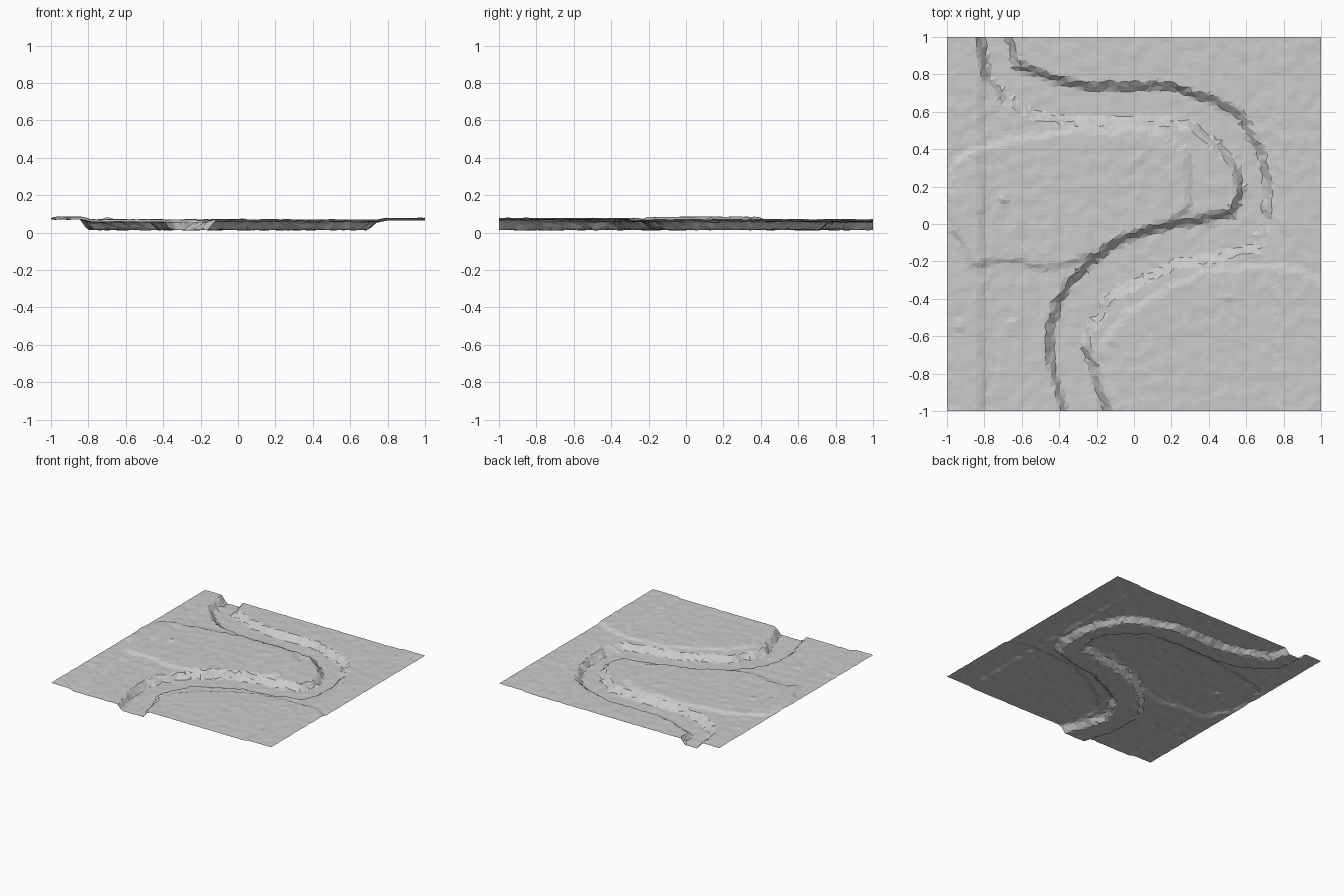
import bpy
import bmesh
import random
from mathutils import Vector, noise
from mathutils.geometry import intersect_point_line

if "Cube" in bpy.data.objects:
    bpy.data.objects.remove(bpy.data.objects["Cube"], do_unlink=True)

random.seed(4)
CELLS = 76
BED, PLAIN = 0.014, 0.057

# Banks of the winding river bed, from the back edge to the front edge
outer_bank = [(-.7, 1.2), (-.67, 1), (-.63, .85), (-.4, .77), (-.25, .735), (.2, .735),
              (.44, .66), (.58, .58), (.63, .45), (.69, .35), (.72, .2), (.71, .02),
              (.65, -.13), (.4, -.19), (.2, -.22), (.03, -.31), (-.14, -.4), (-.2, -.52),
              (-.26, -.65), (-.2, -.83), (-.15, -1), (-.14, -1.2)]
inner_bank = [(-.81, 1.2), (-.82, 1), (-.79, .79), (-.7, .68), (-.55, .59), (-.35, .54),
              (0, .55), (.3, .53), (.45, .42), (.54, .3), (.57, .17), (.52, .06),
              (.22, 0), (-.05, -.07), (-.21, -.18), (-.37, -.35), (-.44, -.5),
              (-.45, -.7), (-.42, -.83), (-.37, -1), (-.36, -1.2)]
river = outer_bank + inner_bank[::-1]

# Raised land inside the bend, and the higher land along the front
plateau = [(-1, .2), (-.95, .34), (-.8, .42), (-.5, .47), (-.3, .5), (.13, .5), (.29, .38),
           (.3, .1), (.2, .02), (0, -.05), (-.15, -.12), (-.3, -.2), (-.47, -.235),
           (-.65, -.2), (-.89, -.21), (-.92, -.1), (-.98, 0)]
terrace = [(1.2, -.4), (1, -.31), (.88, -.24), (.65, -.22), (.35, -.26), (.15, -.36),
           (-.05, -.48), (-.16, -.62), (-.16, -.8), (-.1, -1.2), (1.2, -1.2)]

# Small stones: position and height
stones = [(-.7, .13, .014), (-.65, -.53, .008), (.41, .02, .008), (.02, .35, .007),
          (.5, -.4, .008), (-.93, -.54, .008), (-.12, -.62, .007)]


def signed_distance(p, outline):
    """Distance to a closed outline, positive inside."""
    inside, best = False, 9.0
    for a, b in zip(outline, outline[1:] + outline[:1]):
        if (a[1] > p.y) != (b[1] > p.y):
            if p.x < a[0] + (p.y - a[1]) * (b[0] - a[0]) / (b[1] - a[1]):
                inside = not inside
        a, b = Vector(a), Vector(b)
        near, t = intersect_point_line(p, a, b)
        near = a if t < 0 else b if t > 1 else near.xy
        best = min(best, (p - near).length)
    return best if inside else -best


def step(distance, width):
    """Straight ramp from 0 to 1 centred on an edge."""
    return min(1, max(0, distance / width + .5))


def height(p):
    # Wobble the edges so that they look eroded
    n = noise.noise_vector(Vector((p.x, p.y, 0)) * 14)
    q = p + n.xy * .015
    land = PLAIN
    land += .013 * step(signed_distance(q, plateau), .028)
    land += .011 * step(signed_distance(q, terrace), .028)
    land += .014 * step(-.81 - q.x, .045)
    land += .009 * step(q.x - .77, .028)
    carve = step(signed_distance(q, river), .038)
    z = land + (BED - land) * carve
    for x, y, h in stones:
        z += h * max(0, 1 - (p - Vector((x, y))).length / .035)
    # Rough ground
    return z + noise.noise(Vector((p.x, p.y, .3)) * 17) * .004


# Ground sheet with an irregular faceted grid
bm = bmesh.new()
bmesh.ops.create_grid(bm, x_segments=CELLS, y_segments=CELLS, size=1)
jitter = .25 * 2 / CELLS
for v in bm.verts:
    for i in range(2):
        if abs(v.co[i]) < .999:
            v.co[i] += random.uniform(-jitter, jitter)
    v.co.z = height(v.co.xy)
bmesh.ops.triangulate(bm, faces=bm.faces[:], quad_method="SHORT_EDGE")
bmesh.ops.recalc_face_normals(bm, faces=bm.faces[:])
if sum(f.normal.z for f in bm.faces) < 0:
    bmesh.ops.reverse_faces(bm, faces=bm.faces[:])
mesh = bpy.data.meshes.new("river_terrain")
bm.to_mesh(mesh)
bm.free()
terrain = bpy.data.objects.new("river_terrain", mesh)
bpy.context.collection.objects.link(terrain)

# Plain stone grey
grey = (.6, .6, .6, 1)
mat = bpy.data.materials.new("pale_grey")
mat.use_nodes = True
mat.diffuse_color = grey
mat.node_tree.nodes["Principled BSDF"].inputs["Base Color"].default_value = grey
mesh.materials.append(mat)
